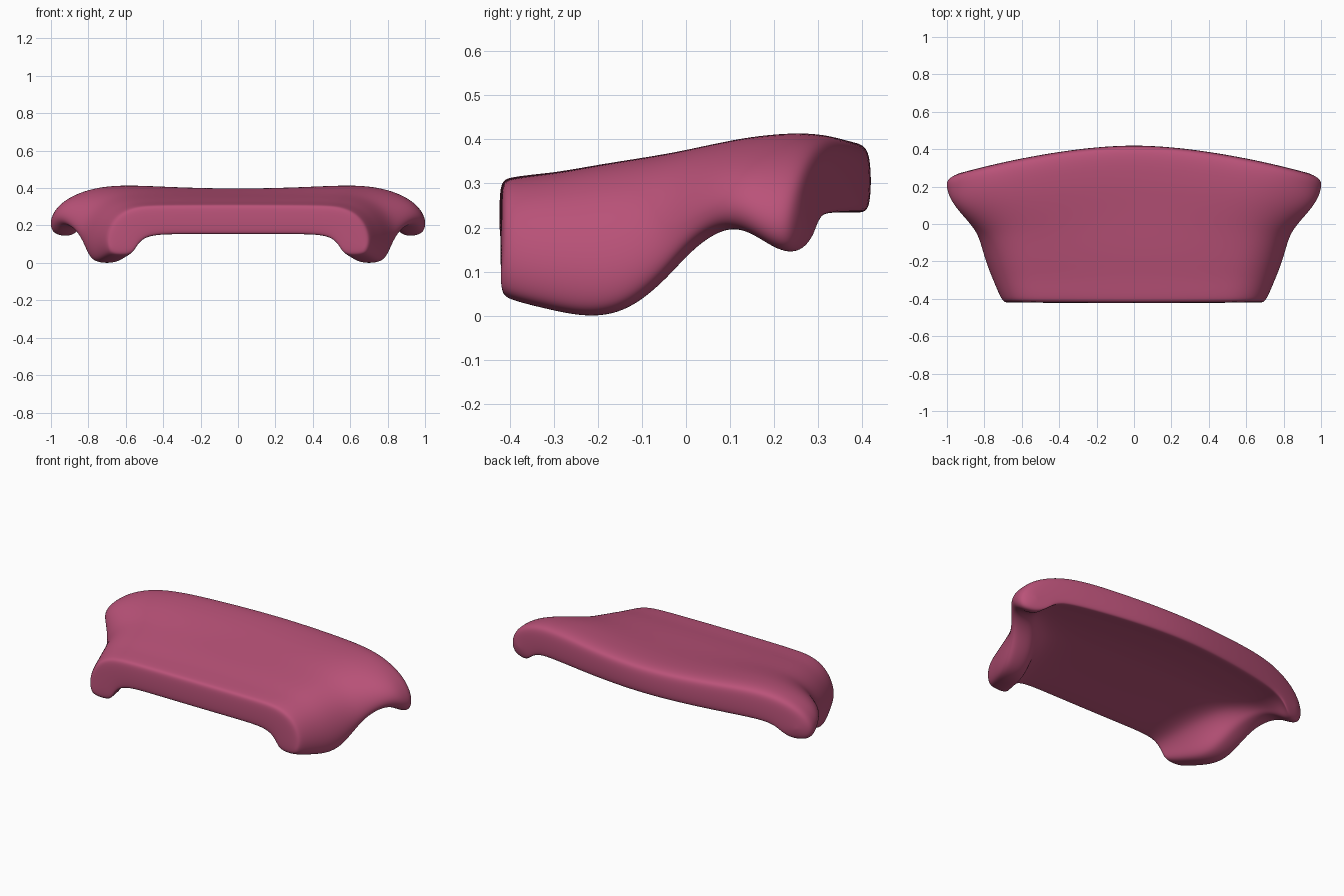
import bpy, bmesh

if "Cube" in bpy.data.objects:
    bpy.data.objects.remove(bpy.data.objects["Cube"])

pink = bpy.data.materials.new("rose_pink")
pink.diffuse_color = (0.49, 0.085, 0.19, 1)
pink.use_nodes = True
pink.node_tree.nodes["Principled BSDF"].inputs["Base Color"].default_value = pink.diffuse_color

# Cross-section stations, front to back:
# centre y, side y, half width, centre top z, crown, side bottom z, underside z, leg inner fraction
STATIONS = [
    (-.424, -.420, .695, .300, -.003, .050, .158, .80),
    (-.408, -.403, .714, .315, -.002, .036, .150, .80),
    (-.300, -.300, .758, .324, .000, .010, .168, .80),
    (-.200, -.220, .790, .340, .002, -.006, .186, .80),
    (-.100, -.140, .815, .353, .004, .008, .202, .81),
    (.000, -.060, .838, .363, .010, .075, .217, .83),
    (.100, .000, .880, .374, .018, .155, .230, .85),
    (.200, .070, .945, .386, .024, .203, .237, .86),
    (.280, .130, .988, .393, .025, .190, .238, .87),
    (.350, .185, 1.007, .396, .024, .148, .238, .88),
    (.407, .235, 1.012, .390, .020, .138, .232, .88),
    (.430, .268, .950, .368, .012, .195, .240, .86),
]


def half_section(yc, ys, w, top, crown, low, under, leg):
    """Half loop from top centre, round the side lip, to underside centre."""
    h = top - low
    rise = under - low
    pts = [(0, top), (.35, top + .4 * crown), (.62, top + crown),
           (.78, top + .5 * crown - .03 * h), (.9, top - .18 * h), (.97, top - .42 * h),
           (1, top - .7 * h), (.985, top - .93 * h), (.94, low), (leg, low),
           (leg - .03, low + .4 * rise), (leg - .09, low + .85 * rise),
           (leg - .21, under), (.35, under), (0, under)]
    return [(f * w, yc + (ys - yc) * f ** 1.6, z) for f, z in pts]


# Curved shell panel: loft through the stations
bm = bmesh.new()
rings = []
for st in STATIONS:
    half = half_section(*st)
    loop = half + [(-x, y, z) for x, y, z in reversed(half[1:-1])]
    rings.append([bm.verts.new(p) for p in loop])
n = len(rings[0])
for a, b in zip(rings, rings[1:]):
    for i in range(n):
        j = (i + 1) % n
        bm.faces.new((a[i], a[j], b[j], b[i]))

# End caps as strips between upper and lower edges
for r in (rings[0], rings[-1]):
    for side in (1, -1):
        for i in range(7):
            quad = [i, i + 1, 13 - i, 14 - i]
            ids = list(dict.fromkeys((side * k) % n for k in quad))
            bm.faces.new([r[k] for k in ids])

bmesh.ops.recalc_face_normals(bm, faces=bm.faces)
mesh = bpy.data.meshes.new("curved_panel")
bm.to_mesh(mesh)
bm.free()
panel = bpy.data.objects.new("curved_panel", mesh)
bpy.context.collection.objects.link(panel)
mesh.materials.append(pink)
sub = panel.modifiers.new("smooth", "SUBSURF")
sub.levels = sub.render_levels = 3
for p in mesh.polygons:
    p.use_smooth = True
